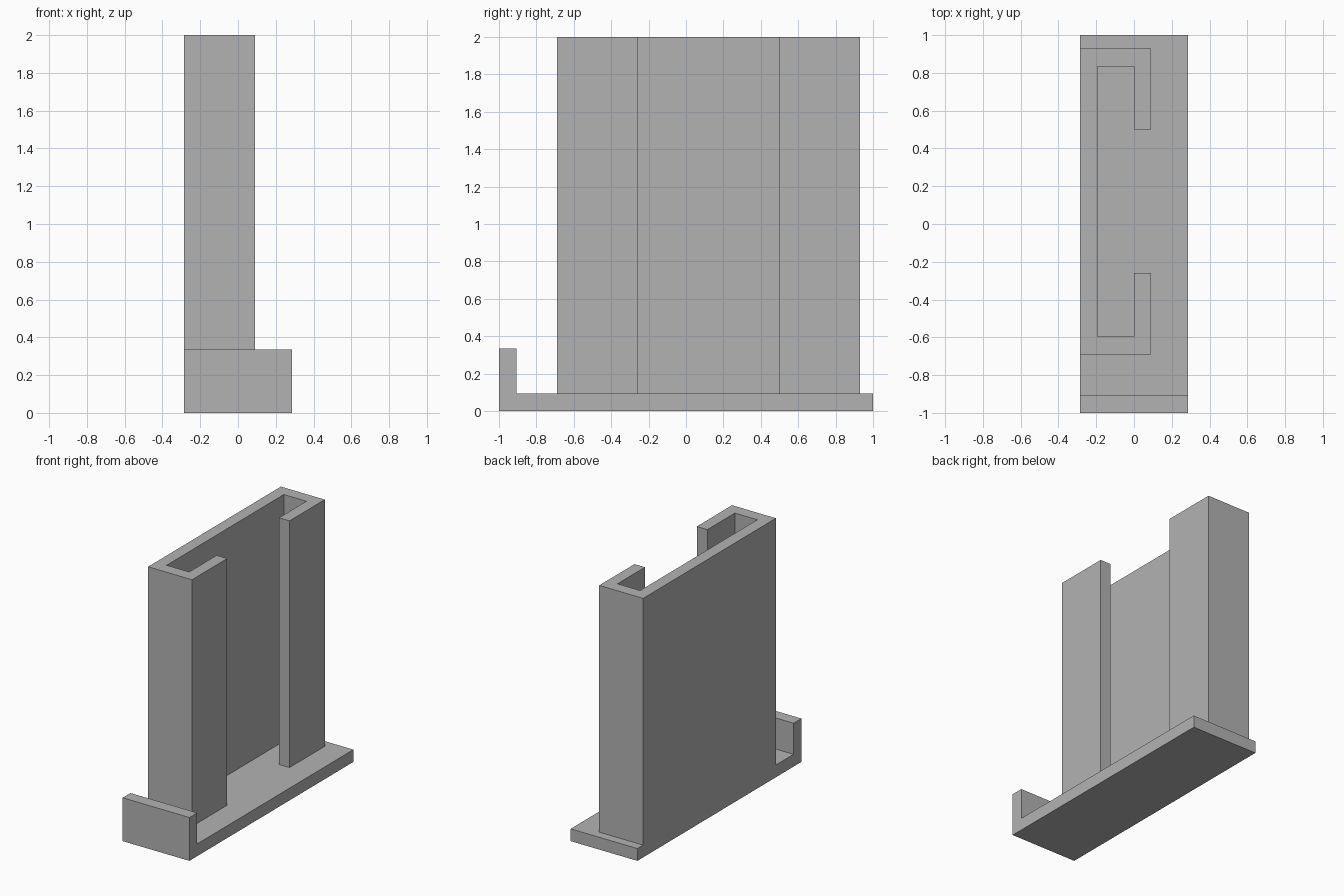
import bpy
import bmesh
from mathutils import Vector

if "Cube" in bpy.data.objects:
    bpy.data.objects.remove(bpy.data.objects["Cube"], do_unlink=True)

grey = bpy.data.materials.new("plain grey")
grey.use_nodes = True
colour = (0.45, 0.45, 0.45, 1)
grey.diffuse_color = colour
grey.node_tree.nodes["Principled BSDF"].inputs["Base Color"].default_value = colour


def extrude_profile(name, points, direction):
    """Fill a closed outline and extrude it into a solid."""
    bm = bmesh.new()
    face = bm.faces.new([bm.verts.new(p) for p in points])
    result = bmesh.ops.extrude_face_region(bm, geom=[face], use_keep_orig=True)
    moved = [g for g in result["geom"] if isinstance(g, bmesh.types.BMVert)]
    bmesh.ops.translate(bm, verts=moved, vec=Vector(direction))
    bmesh.ops.recalc_face_normals(bm, faces=bm.faces[:])
    mesh = bpy.data.meshes.new(name)
    bm.to_mesh(mesh)
    bm.free()
    mesh.materials.append(grey)
    obj = bpy.data.objects.new(name, mesh)
    bpy.context.collection.objects.link(obj)
    return obj


wall = 0.095
half_width = 0.285
lip_top = 0.335

# Base plate with upturned front lip: side outline swept across the width
side = [(-1, 0), (1, 0), (1, wall), (wall - 1, wall), (wall - 1, lip_top), (-1, lip_top)]
extrude_profile("base_with_front_lip", [(-half_width, y, z) for y, z in side],
                (2 * half_width, 0, 0))

# Upright channel with inward-turned edges: half outline mirrored about its middle
middle = 0.12
half = [(-half_width, 0.81), (0.09, 0.81), (0.09, 0.38),
        (0, 0.38), (0, 0.715), (-0.193, 0.715)]
outline = [(x, middle + d) for x, d in half]
outline += [(x, middle - d) for x, d in reversed(half)]
extrude_profile("upright_channel", [(x, y, wall) for x, y in outline],
                (0, 0, 2 - wall))
